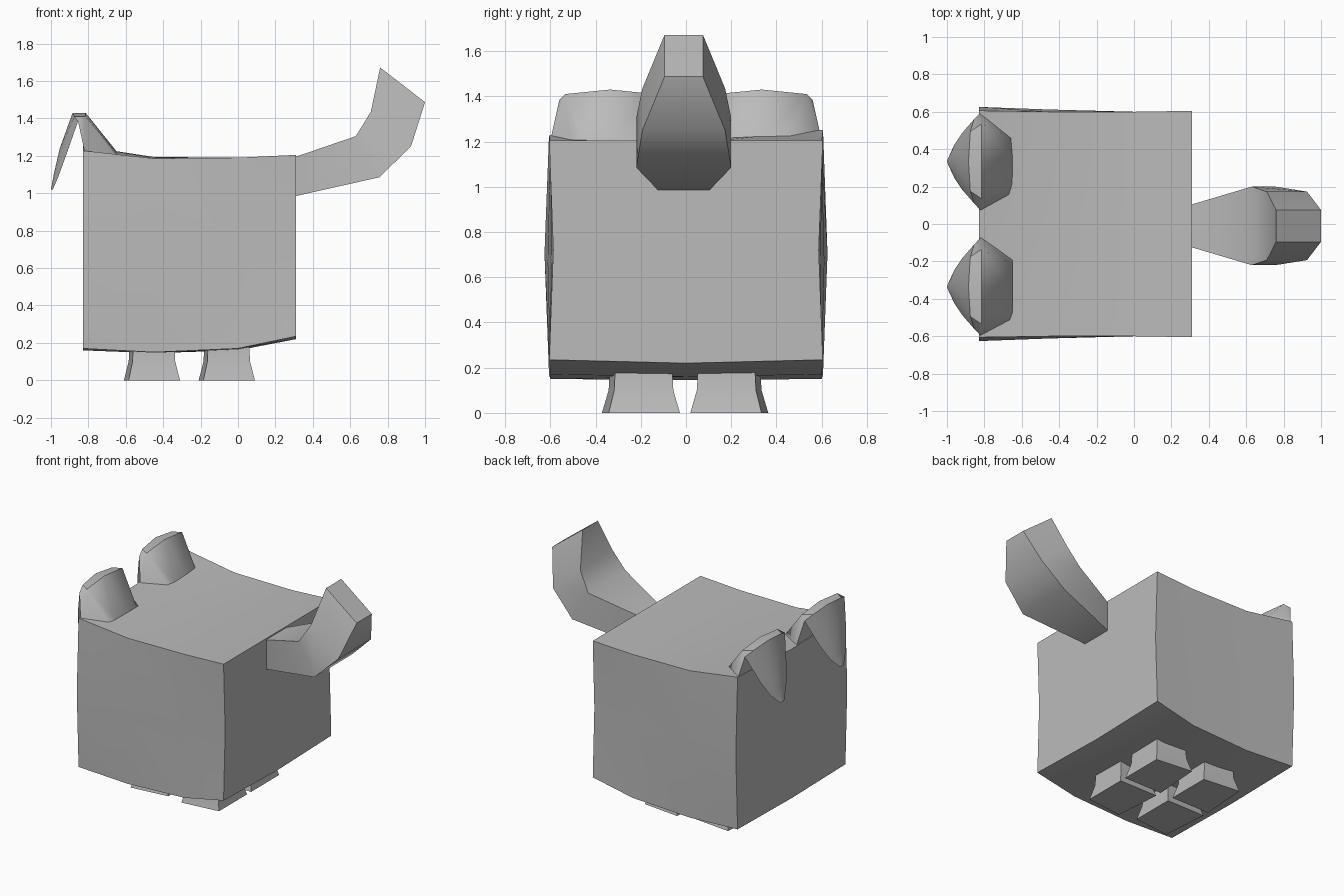
import bpy, bmesh, math

if "Cube" in bpy.data.objects:
    bpy.data.objects.remove(bpy.data.objects["Cube"], do_unlink=True)

grey = bpy.data.materials.new("plain grey")
grey.use_nodes = True
grey.diffuse_color = (0.5, 0.5, 0.5, 1)
grey.node_tree.nodes["Principled BSDF"].inputs["Base Color"].default_value = (0.5, 0.5, 0.5, 1)


def loft(name, rings, angle=35):
    """Skin a list of equal rings of points, with capped ends."""
    bm = bmesh.new()
    loops = [[bm.verts.new(p) for p in ring] for ring in rings]
    count = len(loops[0])
    for a, b in zip(loops, loops[1:]):
        for i in range(count):
            j = (i + 1) % count
            bm.faces.new((a[i], a[j], b[j], b[i]))
    bm.faces.new(loops[0])
    bm.faces.new(loops[-1])
    bmesh.ops.recalc_face_normals(bm, faces=bm.faces[:])
    mesh = bpy.data.meshes.new(name)
    bm.to_mesh(mesh)
    bm.free()
    mesh.materials.append(grey)
    obj = bpy.data.objects.new(name, mesh)
    bpy.context.collection.objects.link(obj)
    bpy.ops.object.select_all(action='DESELECT')
    obj.select_set(True)
    bpy.context.view_layer.objects.active = obj
    bpy.ops.object.shade_smooth_by_angle(angle=math.radians(angle))
    return obj


# Boxy body, slightly bulging: x, corner half width, middle half width,
# top corner, top middle, bottom corner, bottom middle, top tilt
def body_ring(x, w, m, top, top_mid, low, low_mid, tilt):
    mid = (top + low) / 2
    return [(x, -w, low), (x, 0, low_mid), (x, w, low), (x, m, mid),
            (x, w, top + tilt), (x, 0, top_mid), (x, -w, top - tilt), (x, -m, mid)]


loft("body", [
    body_ring(-0.83, 0.606, 0.626, 1.24, 1.22, 0.17, 0.16, 0.012),
    body_ring(-0.45, 0.600, 0.612, 1.19, 1.19, 0.15, 0.145, 0.004),
    body_ring(0.00, 0.600, 0.595, 1.19, 1.19, 0.17, 0.16, 0),
    body_ring(0.31, 0.605, 0.587, 1.205, 1.205, 0.235, 0.22, 0),
])

# Upturned tail: upper point, lower point, half width
tail = [((0.30, 1.192), (0.30, 0.983), 0.112),
        ((0.63, 1.305), (0.755, 1.085), 0.21),
        ((0.71, 1.435), (0.925, 1.25), 0.183),
        ((0.76, 1.672), (1.0, 1.487), 0.085)]
loft("tail", [[(u[0], -w - 0.01, u[1]), (u[0], w - 0.01, u[1]),
               (d[0], w - 0.01, d[1]), (d[0], -w - 0.01, d[1])]
              for u, d, w in tail], 40)


# Folded ears: arched sections from the root over the fold to the tip
# edge (x, z, half width), shoulder (x, z, half width), crown (x, z)
ear = [((-0.65, 1.19, 0.175), (-0.65, 1.215, 0.12), (-0.65, 1.225)),
       ((-0.82, 1.22, 0.262), (-0.815, 1.41, 0.20), (-0.815, 1.43)),
       ((-0.855, 1.385, 0.225), (-0.875, 1.41, 0.16), (-0.885, 1.428)),
       ((-0.92, 1.20, 0.15), (-0.94, 1.225, 0.09), (-0.953, 1.24)),
       ((-0.96, 1.09, 0.09), (-0.97, 1.10, 0.06), (-0.983, 1.11)),
       ((-0.99, 1.02, 0.025), (-0.995, 1.02, 0.015), (-1.0, 1.02))]
for side, label in ((1, "left"), (-1, "right")):
    rings = []
    for e, s, c in ear:
        y = side * 0.335
        rings.append([(e[0], y - e[2], e[1]), (s[0], y - s[2], s[1]), (c[0], y, c[1]),
                      (s[0], y + s[2], s[1]), (e[0], y + e[2], e[1])])
    loft(label + "_ear", rings, 50)

# Short legs flaring out to the foot
foot = [(-0.15, -0.17), (-0.125, 0.175), (0.15, 0.145), (0.15, -0.17)]
for x, place in ((-0.46, "front"), (-0.06, "back")):
    for side, label in ((1, "left"), (-1, "right")):
        rings = [[(x + k * px, side * (0.193 + k * py) - 0.004, z) for px, py in foot]
                 for z, k in ((0, 1), (0.1, 0.83), (0.19, 0.8))]
        loft(place + "_" + label + "_leg", rings, 30)
